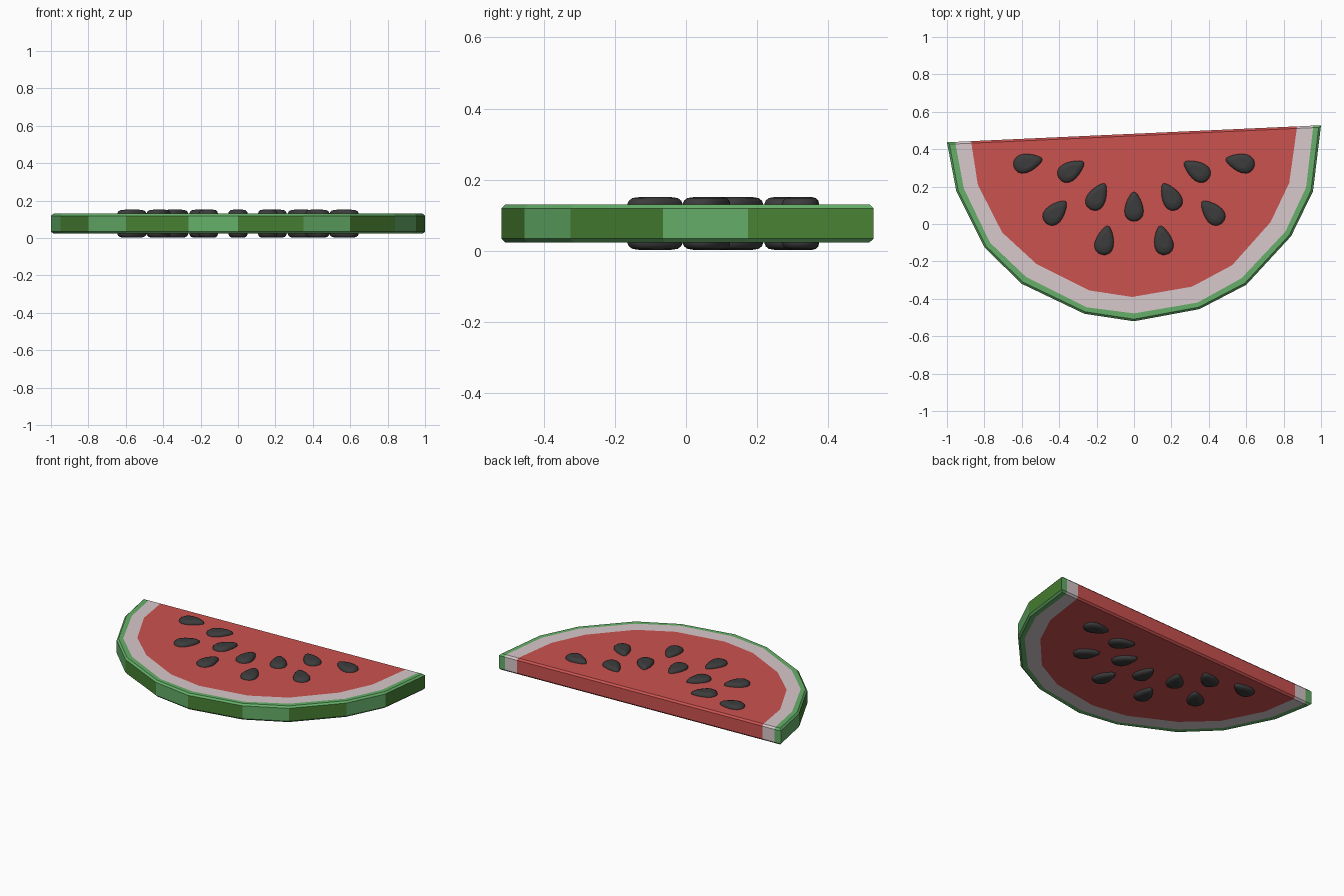
import bpy, bmesh, math
from mathutils import Vector

if "Cube" in bpy.data.objects:
    bpy.data.objects.remove(bpy.data.objects["Cube"])


def material(name, rgb):
    m = bpy.data.materials.new(name)
    m.diffuse_color = (*rgb, 1.0)
    m.use_nodes = True
    m.node_tree.nodes["Principled BSDF"].inputs["Base Color"].default_value = m.diffuse_color
    return m


red = material("red flesh", (0.60, 0.085, 0.080))
white = material("pale pith", (0.68, 0.58, 0.60))
light = material("light green", (0.13, 0.43, 0.14))
dark = material("dark green", (0.065, 0.22, 0.033))
black = material("seed black", (0.045, 0.045, 0.045))
RED, WHITE, LIGHT, DARK = range(4)
Z0, Z1 = 0.023, 0.130

# Outlines from the left tip round to the right tip
outer = [(-1, .437), (-.95, .175), (-.80, -.125), (-.60, -.32), (-.265, -.48), (0, -.52),
         (.35, -.455), (.60, -.325), (.84, -.065), (.957, .175), (1, .528)]
middle = [(-.955, .439), (-.91, .19), (-.77, -.10), (-.575, -.285), (-.255, -.445), (0, -.478),
          (.34, -.42), (.575, -.29), (.81, -.04), (.92, .195), (.957, .526)]
inner = [(-.87, .443), (-.835, .21), (-.705, -.045), (-.52, -.215), (-.24, -.355), (-.01, -.39),
         (.31, -.335), (.525, -.22), (.73, .01), (.83, .22), (.87, .522)]


def add_object(name, bm, mats):
    mesh = bpy.data.meshes.new(name)
    bm.to_mesh(mesh)
    bm.free()
    for m in mats:
        mesh.materials.append(m)
    ob = bpy.data.objects.new(name, mesh)
    bpy.context.collection.objects.link(ob)
    return ob


# Slice: rind band, pith band and flesh, closed by striped skin and a flat cut
bm = bmesh.new()
rings = [[[bm.verts.new((x, y, z)) for x, y in line] for line in (outer, middle, inner)]
         for z in (Z0, Z1)]


def face(verts, index):
    bm.faces.new(verts).material_index = index


for o, m, n in rings:
    for i in range(10):
        face((o[i], o[i + 1], m[i + 1], m[i]), LIGHT)
        face((m[i], m[i + 1], n[i + 1], n[i]), WHITE)
    face(n, RED)
low, high = rings
for i in range(10):
    face((low[0][i], low[0][i + 1], high[0][i + 1], high[0][i]), DARK if i % 2 else LIGHT)
for e in (0, -1):
    for a, b, c in ((0, 1, LIGHT), (1, 2, WHITE)):
        face((low[a][e], low[b][e], high[b][e], high[a][e]), c)
face((low[2][0], low[2][-1], high[2][-1], high[2][0]), RED)
bmesh.ops.recalc_face_normals(bm, faces=bm.faces)
# Small chamfer along the top and bottom rims
bm.normal_update()
rim = [e for e in bm.edges
       if sorted(abs(round(f.normal.z)) for f in e.link_faces) == [0, 1]]
bmesh.ops.bevel(bm, geom=rim, offset=0.011, segments=1, profile=0.5,
                affect='EDGES', offset_type='OFFSET', material=-1)
bm.normal_update()
for f in bm.faces:
    if 0.2 < abs(f.normal.z) < 0.95 and f.material_index == DARK:
        f.material_index = LIGHT
add_object("melon_slice", bm, [red, white, light, dark])


# Seeds: low teardrop domes, on both faces of the slice
def seed(name, x, y, degrees, side):
    bm = bmesh.new()
    a = math.radians(degrees)
    base = Z1 if side > 0 else Z0
    loops = []
    for scale, h in ((1, -0.01), (1, 0.003), (.95, .011), (.82, .018), (.5, .0215)):
        loop = []
        for k in range(20):
            t = math.tau * k / 20
            u = 0.079 * math.cos(t) * scale
            v = 0.048 * math.sin(t) * (1 - 0.38 * math.cos(t)) * scale
            loop.append(bm.verts.new((x + u * math.cos(a) - v * math.sin(a),
                                      y + u * math.sin(a) + v * math.cos(a),
                                      base + side * h)))
        loops.append(loop)
    for p, q in zip(loops, loops[1:]):
        for k in range(20):
            j = (k + 1) % 20
            bm.faces.new((p[k], p[j], q[j], q[k]))
    bm.faces.new(loops[-1])
    bm.faces.new(loops[0])
    bmesh.ops.recalc_face_normals(bm, faces=bm.faces)
    for f in bm.faces:
        f.smooth = len(f.verts) == 4
    add_object(name, bm, [black])


left_seeds = [(-.567, .328, 14), (-.335, .287, 33), (-.418, .063, 47),
              (-.195, .147, 60), (-.155, -.087, 78)]
spots = left_seeds + [(-x, y, 180 - d) for x, y, d in left_seeds] + [(0, .093, 90)]
for i, (x, y, d) in enumerate(spots):
    seed(f"top_seed_{i + 1}", x, y, d, 1)
    seed(f"bottom_seed_{i + 1}", x, y, d, -1)
